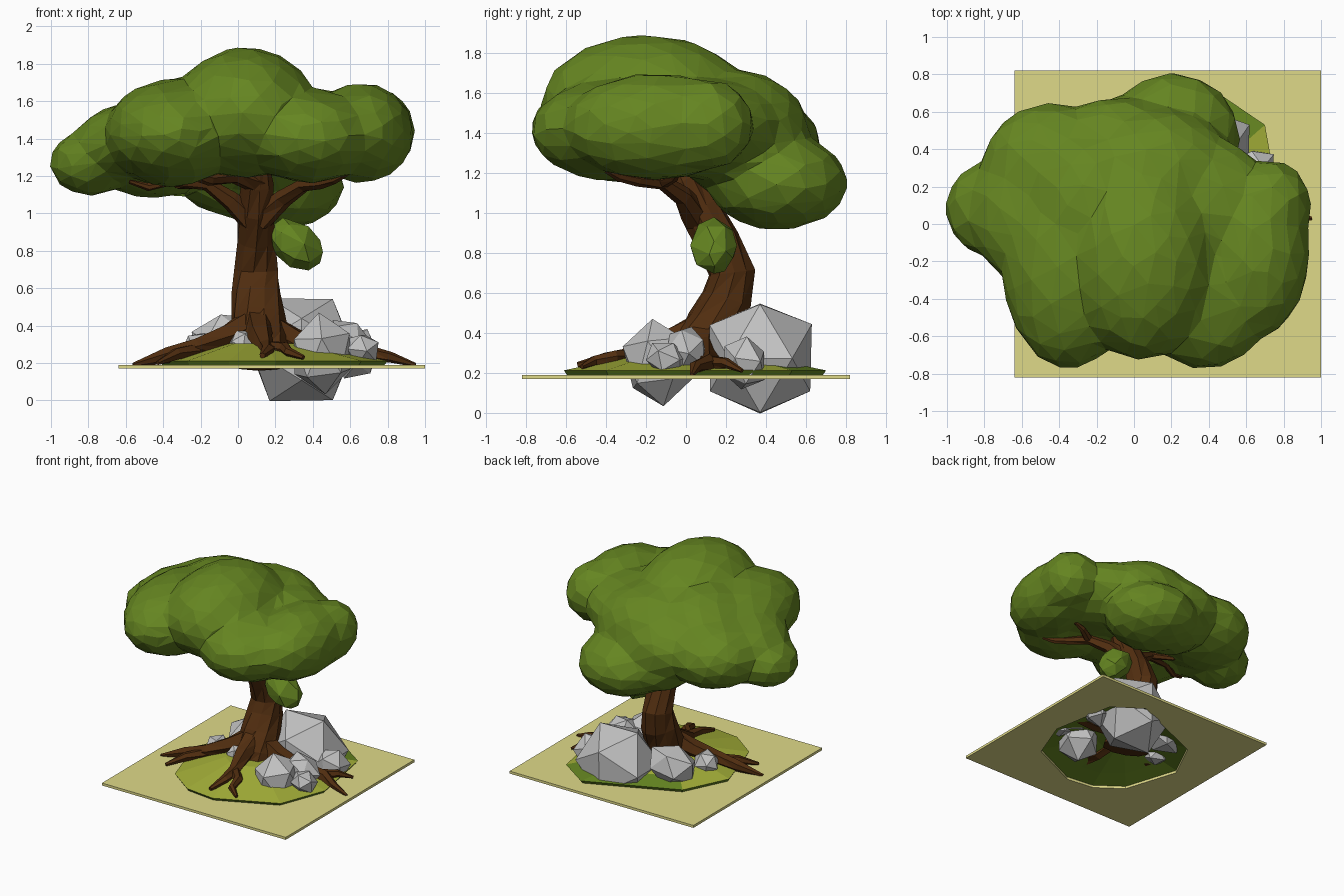
import bpy, bmesh, math, random
from mathutils import Vector, Matrix, Euler

random.seed(4)


def material(name, rgb):
    m = bpy.data.materials.new(name)
    m.diffuse_color = (*rgb, 1)
    return m


LEAF = material("leaf_green", (0.13, 0.235, 0.015))
BARK = material("bark_brown", (0.083, 0.027, 0.005))
STONE = material("stone_grey", (0.54, 0.54, 0.54))
SAND = material("sand_khaki", (0.74, 0.70, 0.25))
OLIVE = material("grass_olive", (0.37, 0.43, 0.04))


def make_object(name, bm, *mats):
    bmesh.ops.recalc_face_normals(bm, faces=bm.faces)
    me = bpy.data.meshes.new(name)
    bm.to_mesh(me)
    bm.free()
    for m in mats:
        me.materials.append(m)
    ob = bpy.data.objects.new(name, me)
    bpy.context.collection.objects.link(ob)
    return ob


def add_blob(bm, centre, radii, sub=3, jitter=0.0, rot=(0, 0, 0)):
    mat = (Matrix.Translation(centre) @ Euler(rot).to_matrix().to_4x4()
           @ Matrix.Diagonal((*radii, 1)))
    vs = bmesh.ops.create_icosphere(bm, subdivisions=sub, radius=1, matrix=mat)["verts"]
    for v in vs:
        v.co = Vector(centre) + (v.co - Vector(centre)) * (1 + random.uniform(-jitter, jitter))


def add_tube(bm, path, sides=6, jitter=0.12):
    """Faceted tapering tube through points (x, y, z, radius)."""
    pts = [Vector(p[:3]) for p in path]
    rings = []
    for i, p in enumerate(pts):
        d = (pts[min(i + 1, len(pts) - 1)] - pts[max(i - 1, 0)]).normalized()
        ref = Vector((1, 0, 0)) if abs(d.z) > 0.7 else Vector((0, 0, 1))
        u = d.cross(ref).normalized()
        w = d.cross(u)
        ring = []
        for k in range(sides):
            a = 2 * math.pi * k / sides + 0.12 * i
            r = path[i][3] * (1 + random.uniform(-jitter, jitter))
            ring.append(bm.verts.new(p + (u * math.cos(a) + w * math.sin(a)) * r))
        rings.append(ring)
    for a, b in zip(rings, rings[1:]):
        for k in range(sides):
            n = (k + 1) % sides
            bm.faces.new((a[k], a[n], b[n]))
            bm.faces.new((a[k], b[n], b[k]))
    bm.faces.new(rings[0])
    bm.faces.new(rings[-1])


# grass outline, also used for the opening in the plate
outline = [(-0.27, -0.42), (-0.05, -0.58), (0.2, -0.61), (0.66, -0.4), (0.8, -0.03), (0.7, 0.53),
           (0.45, 0.7), (0.1, 0.55), (-0.25, 0.4), (-0.42, 0.05)]
mid = Vector((0.12, 0.02))


def grass_ring(bm, scale, z):
    return [bm.verts.new((*(mid + (Vector(p) - mid) * scale), z)) for p in outline]


def bridge(bm, a, b, mat=0):
    for k in range(len(a)):
        n = (k + 1) % len(a)
        bm.faces.new((a[k], a[n], b[n], b[k])).material_index = mat


# ground plate, open under the grass
bm = bmesh.new()
lo, hi = grass_ring(bm, 0.93, 0.1), grass_ring(bm, 0.93, 0.3)
bridge(bm, lo, hi)
bm.faces.new(lo)
bm.faces.new(hi)
cutter = make_object("plate_cutter", bm)
cutter.hide_render = cutter.hide_viewport = True
bm = bmesh.new()
bmesh.ops.create_cube(bm, size=1, matrix=Matrix.Translation((0.18, 0, 0.18))
                      @ Matrix.Diagonal((1.64, 1.64, 0.02, 1)))
plate = make_object("ground_plate", bm, SAND)
cut = plate.modifiers.new("opening", 'BOOLEAN')
cut.object, cut.operation, cut.solver = cutter, 'DIFFERENCE', 'EXACT'

# grass mound: thin shell, olive top, green edge, underside and back slope
bm = bmesh.new()
levels = [(0.3, 0.28), (0.7, 0.225), (0.97, 0.185), (1.0, 0.212), (0.72, 0.252), (0.35, 0.305)]
rings = [grass_ring(bm, s, z) for s, z in levels]
bm.faces.new(rings[0])
for i, (a, b) in enumerate(zip(rings, rings[1:])):
    bridge(bm, a, b, 1 if i > 2 else 0)
bm.faces.new(rings[-1]).material_index = 1
for f in bm.faces:
    if f.calc_center_median().y > 0.3:
        f.material_index = 0
make_object("grass_mound", bm, LEAF, OLIVE)

# leaning trunk
bm = bmesh.new()
add_tube(bm, [(0.11, 0.05, 0.2, 0.18), (0.11, 0.08, 0.32, 0.16), (0.11, 0.14, 0.44, 0.14),
              (0.1, 0.2, 0.57, 0.125), (0.1, 0.225, 0.7, 0.12), (0.1, 0.165, 0.86, 0.108),
              (0.1, 0.07, 1.02, 0.1), (0.1, -0.01, 1.16, 0.085), (0.1, -0.07, 1.28, 0.06)], 10, 0.1)
make_object("trunk", bm, BARK)

# branches under the crown
branches = {
    "left": [(0.08, 0.08, 0.95, 0.07), (-0.04, 0.03, 1.07, 0.055), (-0.17, -0.02, 1.16, 0.038),
             (-0.37, -0.06, 1.17, 0.026), (-0.48, -0.1, 1.14, 0.02), (-0.58, -0.13, 1.17, 0.012)],
    "left_fork": [(-0.17, -0.02, 1.16, 0.03), (-0.32, 0.08, 1.15, 0.02), (-0.42, 0.12, 1.19, 0.012)],
    "front": [(0.1, -0.03, 1.16, 0.06), (-0.02, -0.14, 1.2, 0.04), (-0.15, -0.25, 1.18, 0.032),
              (-0.25, -0.33, 1.21, 0.025), (-0.34, -0.38, 1.28, 0.012)],
    "right": [(0.12, 0.06, 0.97, 0.07), (0.24, -0.02, 1.08, 0.05), (0.35, -0.12, 1.15, 0.038),
              (0.45, -0.24, 1.16, 0.03), (0.52, -0.34, 1.18, 0.022), (0.58, -0.4, 1.21, 0.012)],
    "right_fork": [(0.35, -0.12, 1.15, 0.035), (0.47, -0.06, 1.18, 0.025), (0.57, -0.04, 1.2, 0.012)],
}
for name, path in branches.items():
    bm = bmesh.new()
    add_tube(bm, path)
    make_object("branch_" + name, bm, BARK)

# spreading roots
roots = {
    "left": [(0.08, 0.08, 0.42, 0.09), (-0.06, 0.0, 0.34, 0.07), (-0.22, -0.08, 0.28, 0.055),
             (-0.38, -0.12, 0.24, 0.04), (-0.56, -0.18, 0.19, 0.012)],
    "left_fork": [(-0.2, -0.07, 0.27, 0.045), (-0.33, -0.2, 0.25, 0.035), (-0.43, -0.31, 0.2, 0.012)],
    "front": [(0.1, 0.08, 0.42, 0.09), (0.12, -0.1, 0.34, 0.07), (0.15, -0.26, 0.28, 0.05),
              (0.16, -0.4, 0.27, 0.035), (0.13, -0.54, 0.24, 0.015)],
    "front_fork": [(0.15, -0.26, 0.28, 0.045), (0.25, -0.36, 0.28, 0.035), (0.27, -0.46, 0.26, 0.028),
                   (0.35, -0.52, 0.23, 0.012)],
    "right": [(0.12, 0.08, 0.4, 0.1), (0.3, 0.08, 0.31, 0.075), (0.5, 0.1, 0.26, 0.06),
              (0.7, 0.11, 0.25, 0.045), (0.82, 0.05, 0.23, 0.032), (0.95, 0.03, 0.19, 0.01)],
    "right_fork": [(0.66, 0.11, 0.25, 0.04), (0.75, 0.2, 0.25, 0.03), (0.83, 0.28, 0.21, 0.01)],
}
for name, path in roots.items():
    bm = bmesh.new()
    add_tube(bm, path)
    make_object("root_" + name, bm, BARK)

# boulders: (centre, radii, turn)
rocks = [((0.34, 0.37, 0.273), (0.32, 0.3, 0.32), (0, -0.553, 0)),
         ((0.45, -0.14, 0.25), (0.18, 0.17, 0.22), (0, -0.15, 1.0)),
         ((0.58, -0.0, 0.32), (0.15, 0.11, 0.11), (0.3, 0.5, 0.2)),
         ((0.66, -0.1, 0.27), (0.11, 0.1, 0.09), (0.4, 0.3, 2.0)),
         ((0.63, 0.29, 0.25), (0.14, 0.11, 0.14), (0.2, 0.4, 0.7)),
         ((-0.07, 0.28, 0.32), (0.2, 0.16, 0.16), (0.3, -0.3, 0.4)),
         ((-0.2, 0.03, 0.28), (0.11, 0.1, 0.09), (0.5, 0.2, 2.4)),
         ((0.02, -0.05, 0.31), (0.07, 0.07, 0.08), (0.3, 0.6, 0.9))]
for i, (c, r, turn) in enumerate(rocks):
    bm = bmesh.new()
    add_blob(bm, c, r, 1, 0.05 if i else 0.02, turn)
    make_object(f"boulder_{i + 1}", bm, STONE)

# crown: merged leaf clumps, cut down to large flat facets
clumps = [((-0.79, 0.08, 1.27), (0.22, 0.25, 0.18)),
          ((-0.60, 0.06, 1.37), (0.28, 0.36, 0.21)),
          ((-0.45, 0.28, 1.34), (0.37, 0.37, 0.26)),
          ((-0.35, -0.22, 1.43), (0.36, 0.56, 0.29)),
          ((0.38, -0.38, 1.41), (0.36, 0.40, 0.25)),
          ((0.66, -0.15, 1.43), (0.28, 0.46, 0.27)),
          ((0.74, 0.1, 1.44), (0.21, 0.24, 0.23)),
          ((0.04, -0.2, 1.54), (0.39, 0.53, 0.35)),
          ((0.1, 0.27, 1.39), (0.45, 0.35, 0.32)),
          ((0.38, 0.08, 1.42), (0.35, 0.4, 0.25)),
          ((-0.22, 0.1, 1.48), (0.36, 0.4, 0.26)),
          ((-0.1, 0.36, 1.33), (0.38, 0.32, 0.26)),
          ((0.0, 0.4, 1.18), (0.32, 0.3, 0.2)),
          ((0.21, 0.46, 1.15), (0.36, 0.35, 0.24))]
bm = bmesh.new()
for c, r in clumps:
    add_blob(bm, c, r)
crown = make_object("leaf_crown", bm, LEAF)
rm = crown.modifiers.new("merge", 'REMESH')
rm.mode = 'VOXEL'
rm.voxel_size = 0.04
sm = crown.modifiers.new("soften", 'SMOOTH')
sm.factor = 0.5
sm.iterations = 6
crown.modifiers.new("facets", 'DECIMATE').ratio = 0.075

# small leaf clump beside the trunk
bm = bmesh.new()
add_blob(bm, (0.31, 0.14, 0.835), (0.165, 0.115, 0.12), 2, 0.04, (0, 0.7, 0))
make_object("small_leaf_clump", bm, LEAF).modifiers.new("facets", 'DECIMATE').ratio = 0.6
